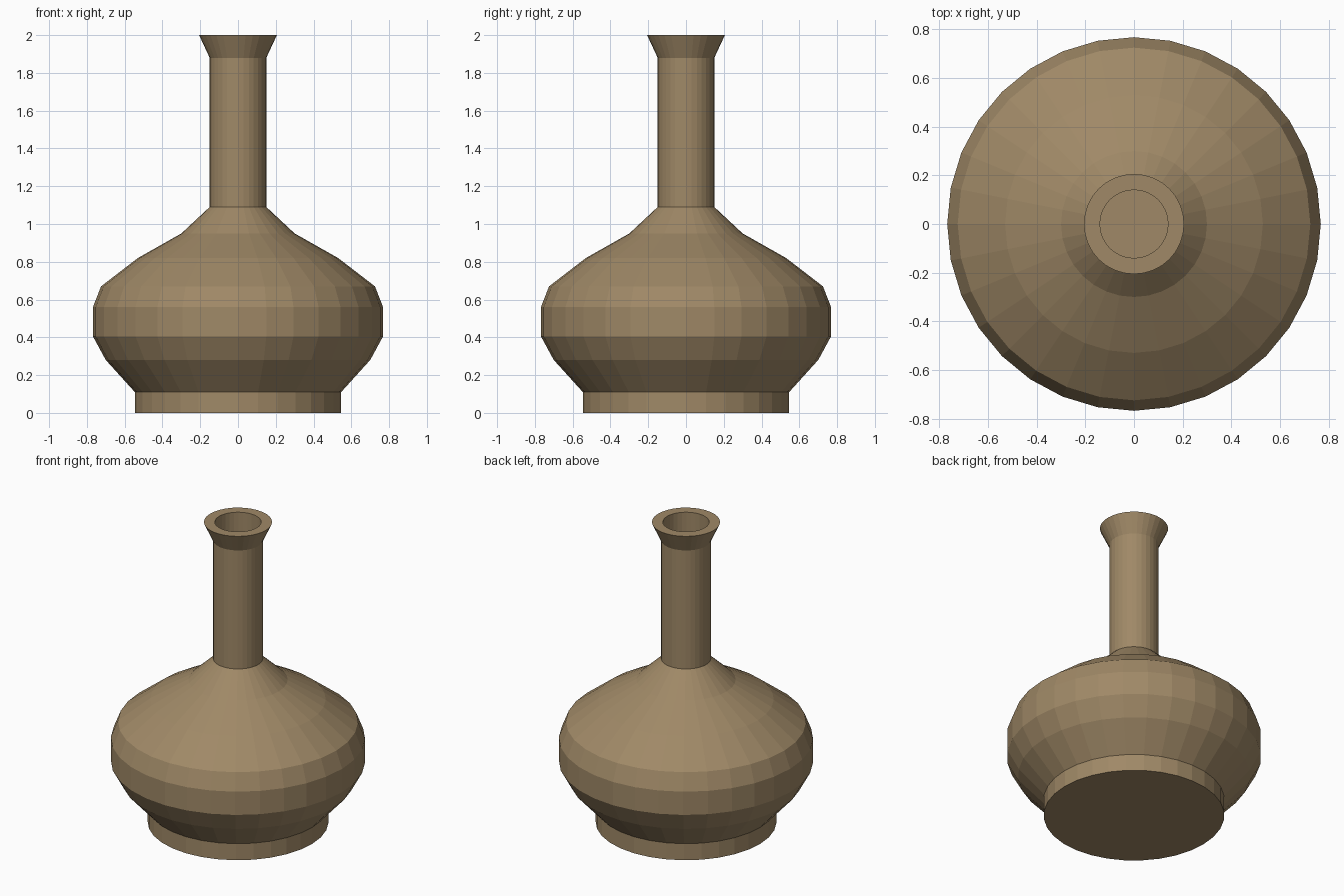
import bpy
import bmesh
import math

if "Cube" in bpy.data.objects:
    bpy.data.objects.remove(bpy.data.objects["Cube"])

SIDES = 32

clay = bpy.data.materials.new("clay")
clay.diffuse_color = (0.35, 0.25, 0.135, 1.0)
clay.use_nodes = True
clay.node_tree.nodes["Principled BSDF"].inputs["Base Color"].default_value = clay.diffuse_color


def lathe(name, profile, cap_start=False, cap_end=False):
    """Spin an (r, z) outline round the z axis, with flat facets."""
    bm = bmesh.new()
    rings = []
    for r, z in profile:
        rings.append([bm.verts.new((r * math.cos(math.tau * i / SIDES),
                                    r * math.sin(math.tau * i / SIDES), z))
                      for i in range(SIDES)])
    for low, high in zip(rings, rings[1:]):
        for i in range(SIDES):
            j = (i + 1) % SIDES
            bm.faces.new((low[i], low[j], high[j], high[i]))
    if cap_start:
        bm.faces.new(rings[0][::-1])
    if cap_end:
        bm.faces.new(rings[-1])
    mesh = bpy.data.meshes.new(name)
    bm.to_mesh(mesh)
    bm.free()
    mesh.materials.append(clay)
    obj = bpy.data.objects.new(name, mesh)
    bpy.context.collection.objects.link(obj)
    return obj


# Foot ring with a closed underside
lathe("foot", [(0.546, 0.0), (0.546, 0.11)], cap_start=True)

# Squat rounded body
lathe("body", [(0.546, 0.11), (0.70, 0.28), (0.768, 0.405), (0.768, 0.56),
               (0.725, 0.67), (0.53, 0.82), (0.30, 0.95), (0.15, 1.09)])

# Neck with flared lip, flat rim and bore running down to the body
lathe("neck", [(0.15, 1.09), (0.15, 1.88), (0.206, 2.0),
               (0.14, 2.0), (0.14, 1.09)], cap_end=True)
